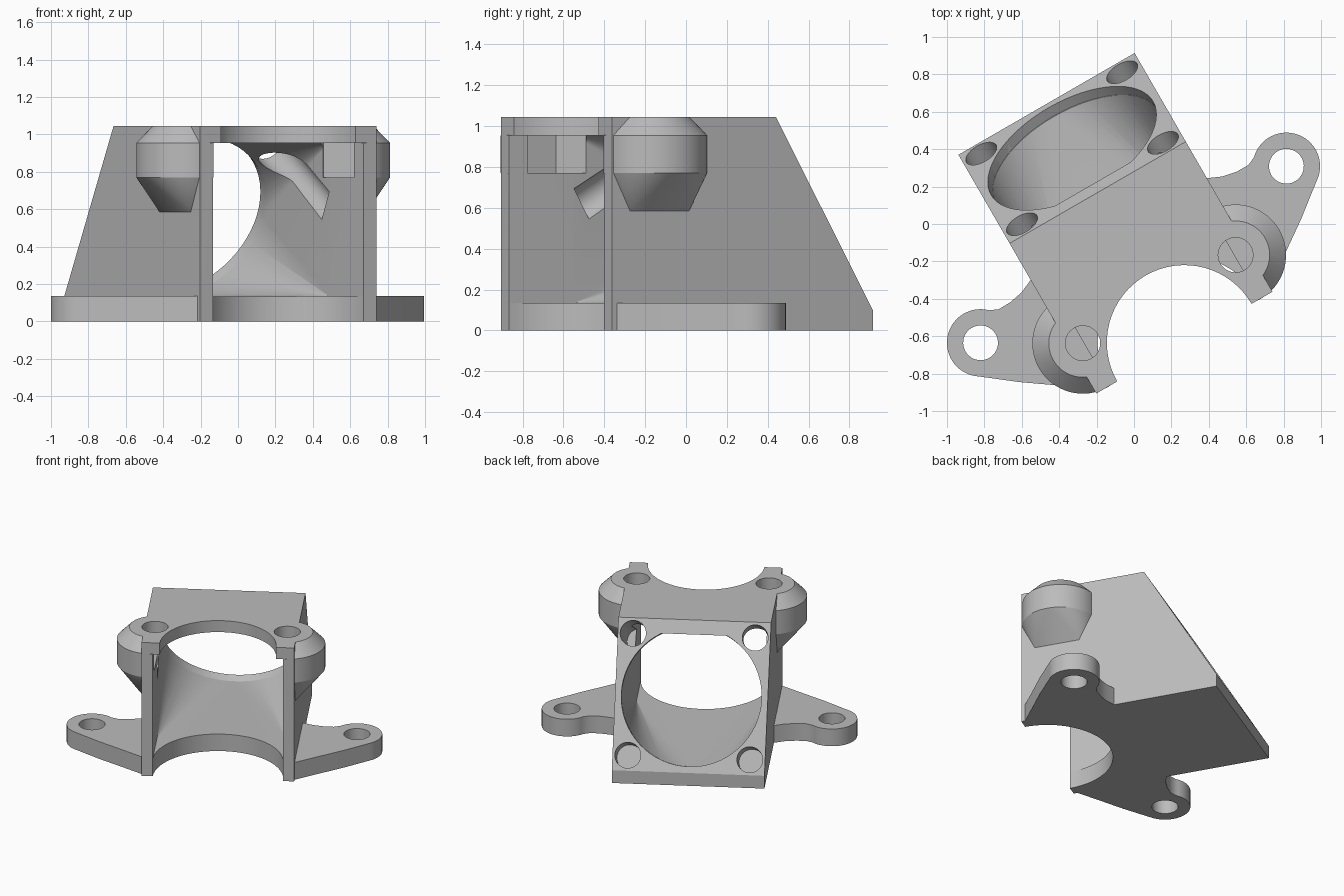
import bpy, bmesh
from math import sin, cos, pi, radians
from mathutils import Vector, Matrix

cube = bpy.data.objects.get("Cube")
if cube:
    bpy.data.objects.remove(cube, do_unlink=True)

HALF, INNER, FRONT, TOP = 0.544, 0.464, -0.684, 1.045
FLOOR, CEIL = 0.135, 0.955
BOSS = Vector((0.4715, -0.415, 0))
EAR = Vector((0.944, -0.14, 0))
OUT = Vector((0, 0.866, 0.5))        # outward normal of the sloped fan face
DOWN = Vector((0, 0.5, -0.866))      # down along the fan face
FAN = Vector((0, 0.5165, 0.5725))    # middle of the fan face
X, Y, Z = Vector((1, 0, 0)), Vector((0, 1, 0)), Vector((0, 0, 1))


def finish(bm, name):
    bmesh.ops.recalc_face_normals(bm, faces=bm.faces)
    mesh = bpy.data.meshes.new(name)
    bm.to_mesh(mesh)
    bm.free()
    obj = bpy.data.objects.new(name, mesh)
    bpy.context.collection.objects.link(obj)
    return obj


def hull(name, points, ceiling=None):
    """Convex solid around the points, optionally cut flat at a ceiling height."""
    bm = bmesh.new()
    for p in points:
        bm.verts.new(p)
    bmesh.ops.convex_hull(bm, input=bm.verts[:])
    if ceiling:
        bmesh.ops.bisect_plane(bm, geom=bm.verts[:] + bm.edges[:] + bm.faces[:],
                               plane_co=(0, 0, ceiling), plane_no=Z, clear_outer=True)
        kept = [v.co.copy() for v in bm.verts]
        bm.free()
        return hull(name, kept)
    loose = [v for v in bm.verts if not v.link_faces]
    bmesh.ops.delete(bm, geom=loose, context='VERTS')
    bmesh.ops.dissolve_limit(bm, angle_limit=0.001, verts=bm.verts[:], edges=bm.edges[:])
    return finish(bm, name)


def ring(centre, r, a=X, b=Y, n=64):
    return [centre + a * (r * cos(2 * pi * i / n)) + b * (r * sin(2 * pi * i / n))
            for i in range(n)]


def block(name, x, y0, y1, z0, z1):
    return hull(name, [(sx * x, y, z) for sx in (-1, 1) for y in (y0, y1) for z in (z0, z1)])


def drum(name, centre, r, z0, z1, n=64, a=X, b=Y):
    return hull(name, ring(centre + Z * z0, r, a, b, n) + ring(centre + Z * z1, r, a, b, n))


def combine(target, tool, operation):
    mod = target.modifiers.new("cut", 'BOOLEAN')
    mod.object, mod.operation, mod.solver = tool, operation, 'EXACT'
    bpy.context.view_layer.update()
    graph = bpy.context.evaluated_depsgraph_get()
    mesh = bpy.data.meshes.new_from_object(target.evaluated_get(graph))
    target.modifiers.clear()
    target.data = mesh
    bpy.data.objects.remove(tool, do_unlink=True)


# Wedge-shaped housing
profile = [(FRONT, 0), (0.79, 0), (0.79, 0.1), (0.243, TOP), (FRONT, TOP)]
body = hull("duct_housing", [(s * HALF, y, z) for s in (-1, 1) for y, z in profile])


# Mounting ear with a round end and curved sides
def ear(side):
    outline = [(0.5, -0.68), (0.544, -0.655), (0.70, -0.544), (0.87, -0.425)]
    for i in range(29):
        t = radians(-57 + 192 * i / 28)
        outline.append((EAR.x + 0.18 * cos(t), EAR.y + 0.18 * sin(t)))
    outline += [(0.77, -0.033), (0.70, -0.032), (0.62, -0.016), (0.544, 0.017), (0.5, 0.04)]
    bm = bmesh.new()
    face = bm.faces.new([bm.verts.new((side * x, y, 0)) for x, y in outline])
    new = bmesh.ops.extrude_face_region(bm, geom=[face])["geom"]
    bmesh.ops.translate(bm, vec=Z * FLOOR,
                        verts=[v for v in new if isinstance(v, bmesh.types.BMVert)])
    return finish(bm, "mounting_ear")


# Ears and screw bosses on both sides
for s in (-1, 1):
    centre = Vector((s * BOSS.x, BOSS.y, 0))
    foot = [(s * (HALF - 0.01), BOSS.y + d, 0.585) for d in (-0.167, 0.167)]
    foot += [(s * HALF, y, z) for _, y, z in foot]
    boss = hull("screw_boss", ring(centre + Z * TOP, 0.182) + ring(centre + Z * CEIL, 0.27)
                + ring(centre + Z * 0.77, 0.27) + foot)
    combine(body, boss, 'UNION')
    combine(body, ear(s), 'UNION')

# Air passage: straight front part blending into the round fan opening
combine(body, block("front_cutter", INNER, -0.9, -0.3, FLOOR, CEIL), 'DIFFERENCE')
mouth = [(s * INNER, -0.32, z) for s in (-1, 1) for z in (FLOOR, CEIL)]
throat = ring(FAN - OUT * 0.05, 0.5, X, DOWN)
combine(body, hull("passage_cutter", mouth + throat, CEIL), 'DIFFERENCE')
lip = ring(FAN - OUT * 0.06, 0.5, X, DOWN) + ring(FAN + OUT * 0.1, 0.5, X, DOWN)
combine(body, hull("fan_cutter", lip, CEIL), 'DIFFERENCE')

# Half-round notches in the top and bottom plates
notch = Vector((0, FRONT, 0))
combine(body, drum("top_notch", notch, 0.4145, 0.9, 1.2), 'DIFFERENCE')
combine(body, drum("bottom_notch", notch, INNER, -0.1, 0.2), 'DIFFERENCE')

# Screw holes, nut pockets and fan holes
for s in (-1, 1):
    centre = Vector((s * BOSS.x, BOSS.y, 0))
    combine(body, drum("nut_pocket", centre, 0.17, 0.77, CEIL, 6, Y, X), 'DIFFERENCE')
    combine(body, drum("boss_hole", centre, 0.093, 0.9, 1.2, 40), 'DIFFERENCE')
    hole = Vector((s * EAR.x, EAR.y, 0))
    combine(body, drum("ear_hole", hole, 0.093, -0.1, 0.3, 40), 'DIFFERENCE')
    for t, depth in ((-1, 0.66), (1, 0.2)):
        c = FAN + X * (s * 0.435) + DOWN * (t * 0.435)
        pts = ring(c + OUT * 0.1, 0.092, X, DOWN, 40) + ring(c - OUT * depth, 0.092, X, DOWN, 40)
        combine(body, hull("fan_hole", pts), 'DIFFERENCE')

# Turn the whole part into place
body.data.transform(Matrix.Rotation(radians(30), 4, 'Z') @ Matrix.Translation((-0.084, 0, 0)))

# Plain grey material
grey = bpy.data.materials.new("light_grey")
grey.use_nodes = True
colour = (0.5, 0.5, 0.5, 1)
grey.diffuse_color = colour
grey.node_tree.nodes["Principled BSDF"].inputs["Base Color"].default_value = colour
body.data.materials.clear()
body.data.materials.append(grey)
for p in body.data.polygons:
    p.material_index = 0

bpy.ops.object.select_all(action='DESELECT')
body.select_set(True)
bpy.context.view_layer.objects.active = body
bpy.ops.object.shade_smooth_by_angle(angle=radians(25))
